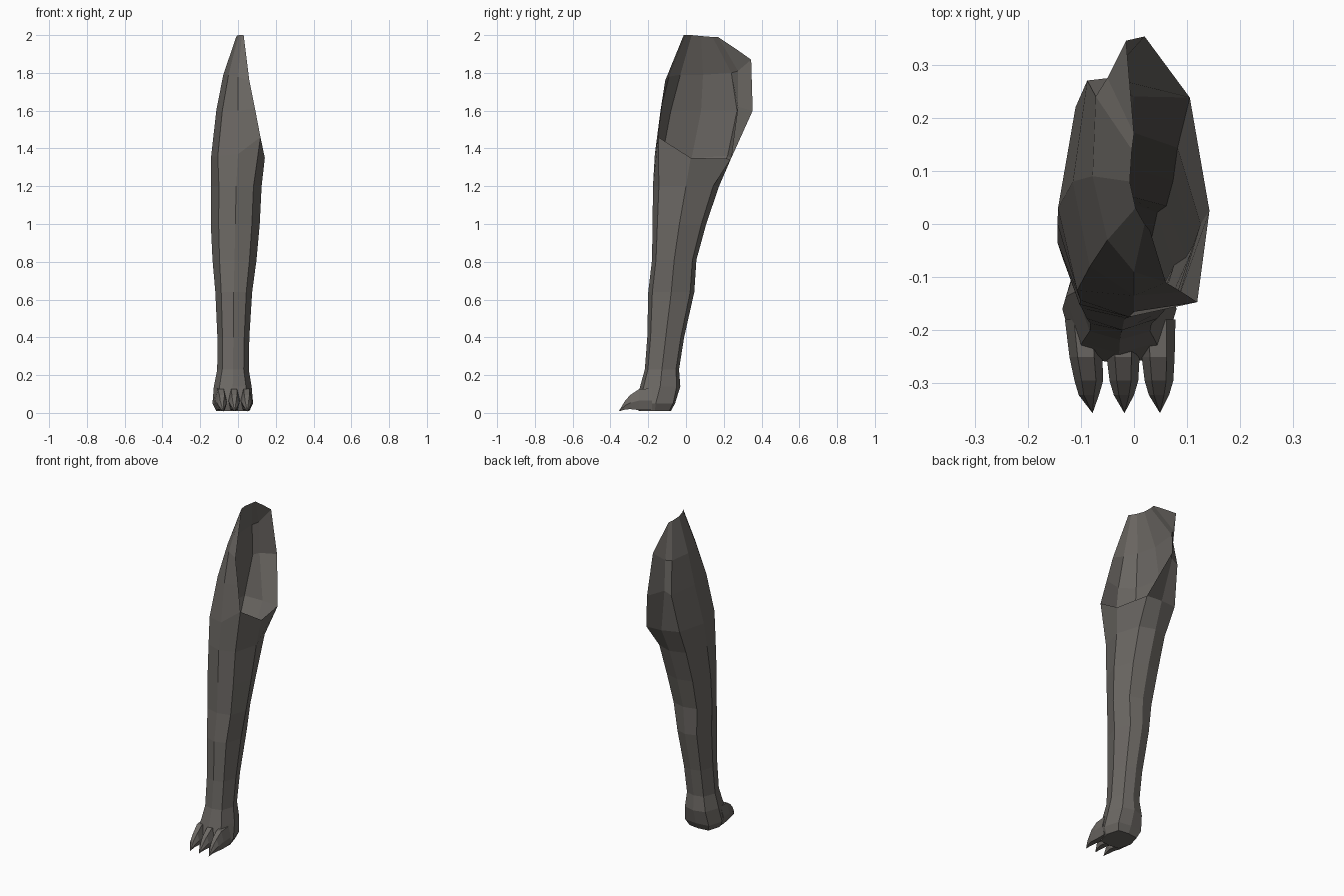
import bpy, bmesh

# One hide colour for the whole limb
hide = bpy.data.materials.new("grey_brown_hide")
hide.diffuse_color = (0.15, 0.139, 0.127, 1)


def finish(name, bm):
    bmesh.ops.recalc_face_normals(bm, faces=bm.faces)
    mesh = bpy.data.meshes.new(name)
    bm.to_mesh(mesh)
    bm.free()
    mesh.materials.append(hide)
    ob = bpy.data.objects.new(name, mesh)
    bpy.context.collection.objects.link(ob)
    return ob


def bridge(bm, a, b, closed):
    n = len(a)
    for i in range(n if closed else n - 1):
        j = (i + 1) % n
        bm.faces.new((a[i], a[j], b[j], b[i]))


def octagon(z, yf, yb, xl, xr, kx=0.68, ky=0.82):
    """Eight points: back right, back, back left, left, front left, front, front right, right."""
    cx, cy = (xl + xr) / 2, (yf + yb) / 2
    rx, ry = (xr - xl) / 2, (yb - yf) / 2
    unit = [(kx, ky), (0, 1), (-kx, ky), (-1, 0), (-kx, -ky), (0, -1), (kx, -ky), (1, 0)]
    return [(cx + u * rx, cy + v * ry, z) for u, v in unit]


# Leg: z, front y, back y, left x, right x
levels = [
    (0.01, -0.25, -0.08, -0.115, 0.06, 0.75, 0.9),
    (0.05, -0.262, -0.058, -0.135, 0.08, 0.75, 0.9),
    (0.14, -0.243, -0.03, -0.128, 0.072, 0.7, 0.82),
    (0.23, -0.218, -0.037, -0.11, 0.057),
    (0.40, -0.205, -0.01, -0.109, 0.06),
    (0.64, -0.2, 0.044, -0.12, 0.075),
    (0.81, -0.18, 0.055, -0.135, 0.098),
    (1.0, -0.177, 0.107, -0.144, 0.115),
    (1.2, -0.175, 0.175, -0.144, 0.125),
]
sections = [octagon(*l) for l in levels]
# Rim ring, where the inner side of the leg ends
sections.append([(0.105, 0.238, 1.345), (0, 0.24, 1.35), (-0.11, 0.22, 1.36), (-0.143, 0.03, 1.35),
                 (-0.107, -0.125, 1.36), (0, -0.165, 1.37), (0.119, -0.147, 1.46), (0.142, 0.025, 1.35)])
# Shoulder shell: open on the inner side, so the right-hand point is left out
shell = [
    [(0.02, 0.353, 1.6), (-0.045, 0.275, 1.62), (-0.088, 0.27, 1.6), (-0.115, 0.08, 1.6),
     (-0.083, -0.08, 1.6), (0, -0.135, 1.6), (0.09, -0.128, 1.61)],
    [(-0.015, 0.345, 1.87), (-0.05, 0.275, 1.81), (-0.072, 0.24, 1.8), (-0.078, 0.09, 1.79),
     (-0.05, -0.03, 1.79), (0, -0.09, 1.78), (0.06, -0.11, 1.76)],
    [(-0.008, 0.26, 1.93), (0, 0.17, 1.99), (-0.004, 0.14, 1.99), (-0.008, 0.08, 1.995),
     (0.003, 0.03, 2.0), (0.02, 0, 2.0), (0.03, -0.012, 2.0)],
]
bm = bmesh.new()
rings = [[bm.verts.new(p) for p in s] for s in sections]
for a, b in zip(rings, rings[1:]):
    bridge(bm, a, b, True)
bm.faces.new(rings[0])  # sole
last = rings[-1][:7]
for s in shell:
    ring = [bm.verts.new(p) for p in s]
    bridge(bm, last, ring, False)
    last = ring
finish("leg_and_shoulder", bm)


# Toes: six-sided tapering lofts ending in a claw tip
def toe(name, x0, x1, tip):
    # y, half width, bottom z, top z, progress from root to knuckle
    steps = [(-0.18, 0.034, 0.015, 0.13, 0), (-0.25, 0.031, 0.015, 0.125, 0.5),
             (-0.295, 0.027, 0.02, 0.095, 1), (-0.322, 0.019, 0.018, 0.065, 1)]
    bm = bmesh.new()
    rings = []
    for y, w, lo, hi, t in steps:
        x, mid = x0 + (x1 - x0) * t, lo + (hi - lo) * 0.45
        prof = [(-0.6, lo), (0.6, lo), (1, mid), (0.5, hi), (-0.5, hi), (-1, mid)]
        rings.append([bm.verts.new((x + u * w, y, z)) for u, z in prof])
    for a, b in zip(rings, rings[1:]):
        bridge(bm, a, b, True)
    bm.faces.new(rings[0])
    point = bm.verts.new((tip, -0.356, 0.008))
    for i in range(6):
        bm.faces.new((rings[-1][i], rings[-1][(i + 1) % 6], point))
    finish(name, bm)


toe("outer_toe", -0.096, -0.085, -0.078)
toe("middle_toe", -0.022, -0.019, -0.018)
toe("inner_toe", 0.044, 0.047, 0.049)
